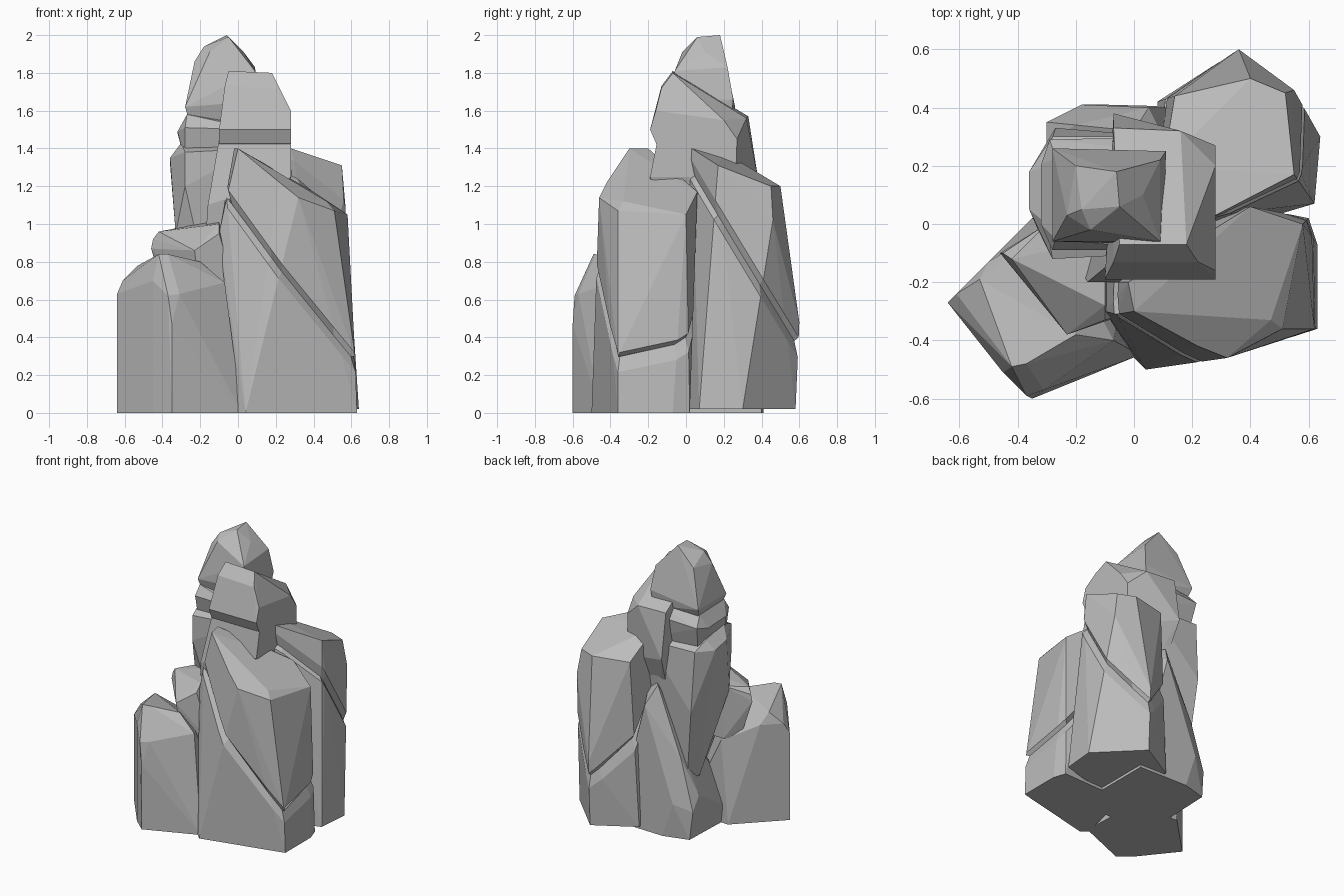
import bpy
import bmesh
from mathutils import Vector

default_cube = bpy.data.objects.get("Cube")
if default_cube:
    bpy.data.objects.remove(default_cube, do_unlink=True)


def make_material(name, color):
    material = bpy.data.materials.new(name)
    material.use_nodes = True
    material.diffuse_color = color
    material.node_tree.nodes["Principled BSDF"].inputs["Base Color"].default_value = color
    return material


stone = make_material("grey stone", (.5, .5, .5, 1))


def carve_groove(bm, corners, width, depth):
    """Cut a V-shaped crack along the plane through three points."""
    a, b, c = (Vector(corner) for corner in corners)
    normal = (b - a).cross(c - a).normalized()
    for offset in (-width, width, 0):
        bmesh.ops.bisect_plane(
            bm,
            geom=bm.verts[:] + bm.edges[:] + bm.faces[:],
            plane_co=a + normal * offset,
            plane_no=normal,
            dist=1e-5,
        )
    ring = [v for v in bm.verts if abs((v.co - a).dot(normal)) < 1e-4]
    centre = sum((v.co for v in ring), Vector()) / len(ring)
    for v in ring:
        inward = centre - v.co
        v.co += inward.normalized() * min(depth, inward.length / 2)


def make_rock(name, foot_height, foot, crown, groove=None, width=.03, depth=.04):
    """Faceted boulder: flat foot outline wrapped up to the crown corners."""
    bm = bmesh.new()
    for x, y in foot:
        bm.verts.new((x, y, foot_height))
    for corner in crown:
        bm.verts.new(corner)
    hull = bmesh.ops.convex_hull(bm, input=bm.verts[:])
    loose = {g for g in hull["geom_interior"] + hull["geom_unused"]
             if isinstance(g, bmesh.types.BMVert)}
    bmesh.ops.delete(bm, geom=list(loose), context="VERTS")
    # Merge nearly flat triangles into broad facets
    bmesh.ops.dissolve_limit(bm, angle_limit=.06, verts=bm.verts[:], edges=bm.edges[:])
    if groove:
        carve_groove(bm, groove, width, depth)
    bmesh.ops.recalc_face_normals(bm, faces=bm.faces[:])
    mesh = bpy.data.meshes.new(name)
    bm.to_mesh(mesh)
    bm.free()
    mesh.materials.append(stone)
    rock = bpy.data.objects.new(name, mesh)
    bpy.context.scene.collection.objects.link(rock)
    return rock


# Tall front slab with a diagonal crack
make_rock(
    "front_slab", 0,
    foot=[(0, -.46), (.04, -.5), (.63, -.36), (.63, -.07), (.6, .02), (.1, 0)],
    crown=[
        (-.1, -.3, .95), (-.1, -.2, .95), (-.06, -.31, 1.14),
        (0, -.3, 1.4), (-.02, -.2, 1.4), (.22, -.42, 1.22),
        (.32, -.46, 1.14), (.47, -.33, 1.12), (.51, -.36, 1.07),
        (.58, 0, 1.05), (.4, .06, 1.17), (.62, -.36, .3),
    ],
    groove=[(-.05, -.3, 1.13), (.62, -.35, .27), (.6, 0, .36)],
)

# Tall back slab
make_rock(
    "back_slab", .02,
    foot=[(.25, -.04), (.62, .07), (.64, .3), (.36, .58), (.08, .42), (.1, .1)],
    crown=[
        (.36, .6, .48), (.28, .03, 1.4), (.1, .2, 1.38),
        (.55, .17, 1.31), (.57, .18, 1.08), (.52, .45, 1.2),
        (.4, .5, 1.2), (.14, .44, 1.2), (.55, .46, 1.02),
    ],
    groove=[(.3, .03, 1.28), (.56, .1, 1.16), (.5, .5, .5)],
)

# Low front boulder with a sloping top
make_rock(
    "low_boulder", 0,
    foot=[(-.64, -.27), (-.45, -.51), (-.35, -.6), (.02, -.45), (0, 0), (-.35, .02)],
    crown=[
        (-.64, -.27, .63), (-.45, -.51, .7), (-.35, -.6, .47),
        (-.37, -.59, .62), (-.31, -.57, .63),
        (-.61, -.24, .7), (-.53, -.19, .78), (-.42, -.49, .84),
        (-.37, -.48, .84), (-.2, -.38, .8), (-.07, -.4, .69),
        (-.5, -.13, .7), (-.28, 0, .58),
    ],
)

# Small ledge stone resting on the boulder
make_rock(
    "ledge_stone", .6,
    foot=[(-.38, -.08), (-.2, -.35), (0, -.3), (0, 0), (-.3, 0)],
    crown=[
        (-.46, -.1, .87), (-.45, -.1, .92), (-.42, -.12, .96),
        (-.23, -.38, .86), (-.1, -.33, .95), (-.1, -.28, 1),
        (-.3, 0, .98), (-.1, -.05, 1.02),
    ],
)

# Footing behind the column
make_rock(
    "rear_footing", 0,
    foot=[(-.28, .36), (-.1, .41), (.28, .4), (.28, -.24), (-.3, -.2)],
    crown=[
        (-.3, .28, .3), (-.3, .35, .2), (-.18, .41, .25),
        (-.2, .34, .55), (.05, .4, .9), (0, .32, 1.03), (.2, .1, 1),
    ],
)

# Column and the stones stacked on it
make_rock(
    "column", .4,
    foot=[(-.22, .3), (-.1, 0), (.1, .2), (-.25, .2)],
    crown=[
        (-.33, -.02, .95), (-.36, .05, 1.35), (-.36, .18, 1.32),
        (-.28, -.12, 1.2), (-.28, -.12, 1.38), (.1, -.1, 1.4),
        (.1, .3, 1.32), (-.28, .3, 1.33), (-.27, .33, .9),
        (-.3, 0, 1.43), (-.3, .2, 1.39),
    ],
)
make_rock(
    "middle_stone", 1.33,
    foot=[(-.28, -.05), (-.27, .25), (.1, .27), (.1, -.05)],
    crown=[
        (-.32, 0, 1.49), (-.32, .2, 1.48), (-.29, .29, 1.5),
        (.11, .3, 1.52), (-.28, -.09, 1.51), (.1, -.09, 1.5),
        (-.27, -.05, 1.58), (-.27, .23, 1.57), (.1, .25, 1.59),
    ],
)
make_rock(
    "top_stone", 1.55,
    foot=[(-.26, -.04), (-.26, .23), (.09, .24), (.09, -.04)],
    crown=[
        (-.28, -.06, 1.62), (-.28, .26, 1.62), (.11, .25, 1.66),
        (.1, -.07, 1.65), (-.23, .03, 1.86), (-.2, .2, 1.88),
        (-.15, -.02, 1.91), (-.18, .05, 1.94), (-.06, .18, 2),
        (-.05, .06, 1.99), (.03, .1, 1.91), (.09, -.06, 1.81), (.09, .22, 1.83),
    ],
)

# Leaning shoulder stone and its neck
make_rock(
    "shoulder_stone", 1.43,
    foot=[(-.1, -.16), (.28, -.16)],
    crown=[
        (-.05, -.07, 1.81), (.18, -.07, 1.8), (-.07, -.13, 1.73),
        (.22, -.13, 1.72), (.28, -.16, 1.6), (.28, -.19, 1.5),
        (-.1, -.19, 1.5), (.28, .2, 1.55), (.28, .27, 1.45),
        (.16, .32, 1.56), (-.07, .33, 1.57), (-.07, .38, 1.25),
        (.28, .26, 1.15), (.02, .27, 1), (-.05, .3, 1.05),
    ],
)
make_rock(
    "shoulder_neck", .95,
    foot=[(-.17, -.18), (.1, -.15), (.2, .1), (-.1, .1)],
    crown=[
        (-.16, -.2, 1.1), (-.1, -.15, 1.45), (.28, -.15, 1.45),
        (.28, -.19, 1.25), (.28, .15, 1.25), (.2, .15, 1.45),
    ],
)
